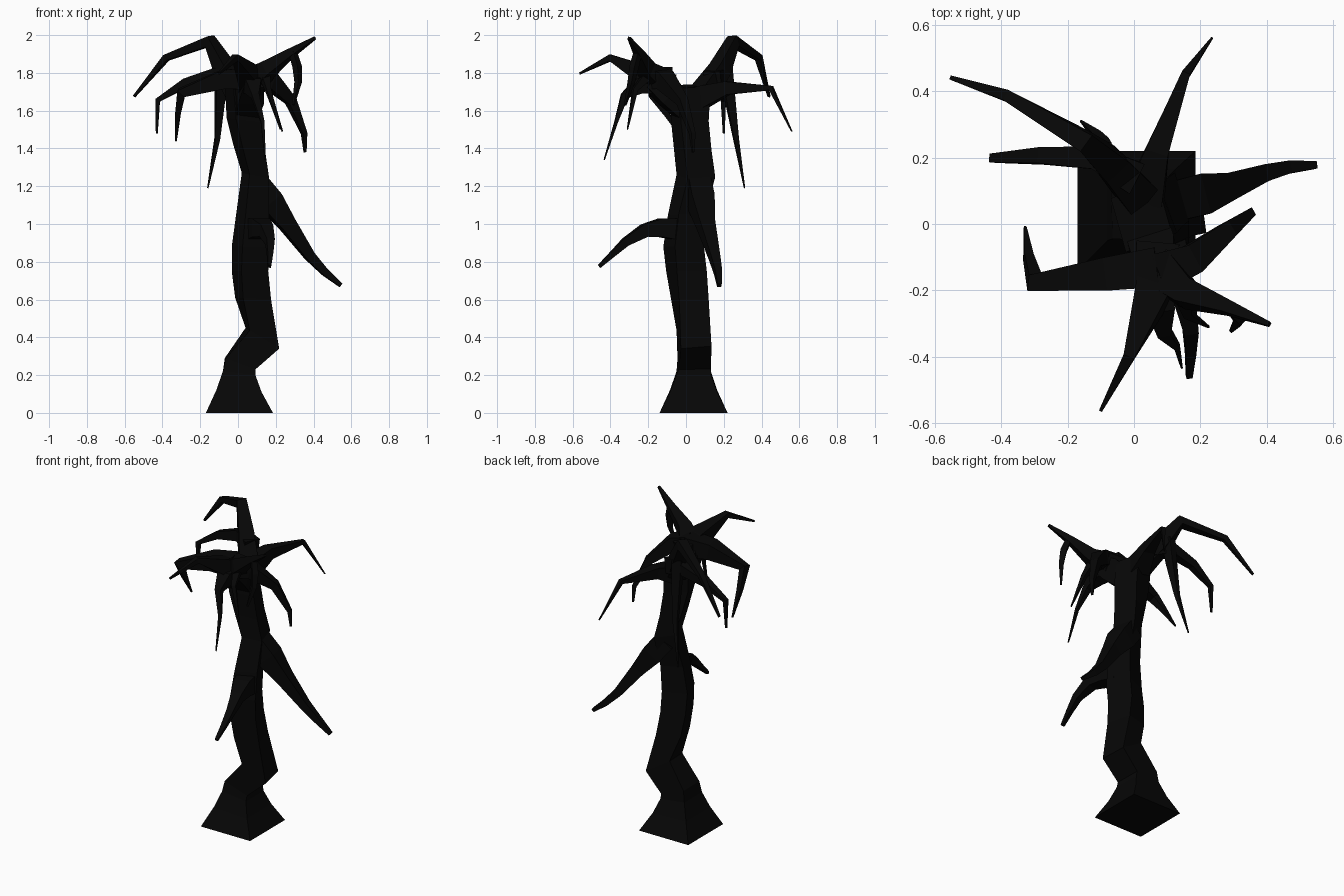
import bpy, bmesh
from math import cos, sin, radians
from mathutils import Vector

bark = bpy.data.materials.new("dark_bark")
bark.diffuse_color = (0.002, 0.002, 0.002, 1)


def loft(name, rings):
    """Skin a list of four-cornered rings into a closed flat-shaded mesh."""
    bm = bmesh.new()
    vs = [[bm.verts.new(p) for p in ring] for ring in rings]
    for a, b in zip(vs, vs[1:]):
        for i in range(4):
            j = (i + 1) % 4
            bm.faces.new((a[i], a[j], b[j], b[i]))
    bm.faces.new(vs[0][::-1])
    bm.faces.new(vs[-1])
    bmesh.ops.recalc_face_normals(bm, faces=bm.faces)
    me = bpy.data.meshes.new(name)
    bm.to_mesh(me)
    bm.free()
    me.materials.append(bark)
    ob = bpy.data.objects.new(name, me)
    bpy.context.collection.objects.link(ob)
    return ob


def branch(name, points, radii):
    """Tapered square limb following a path."""
    pts = [Vector(p) for p in points]
    rings, side = [], None
    for i, p in enumerate(pts):
        t = Vector((0, 0, 0))
        if i > 0:
            t += (p - pts[i - 1]).normalized()
        if i < len(pts) - 1:
            t += (pts[i + 1] - p).normalized()
        t.normalize()
        if side is None:
            side = t.cross(Vector((0, 0, 1)))
            if side.length < 0.05:
                side = Vector((1, 0, 0))
        side = (side - t * side.dot(t)).normalized()
        up = side.cross(t)
        r = radii[i]
        rings.append([p + side * r * a + up * r * b
                      for a, b in ((-1, -1), (1, -1), (1, 1), (-1, 1))])
    return loft(name, rings)


def trunk_ring(l, zl, r, zr, f, b, twist):
    """Twisted square that still fills the given x and y extents."""
    c, s = cos(radians(twist)), sin(radians(twist))
    ring = []
    for u, v in ((-1, -1), (1, -1), (1, 1), (-1, 1)):
        x, y = (u * c - v * s) / (c + s), (u * s + v * c) / (c + s)
        ring.append(((l + r) / 2 + x * (r - l) / 2, (f + b) / 2 + y * (b - f) / 2,
                     (zl + zr) / 2 + x * (zr - zl) / 2))
    return ring


# Trunk: x and z of left edge, x and z of right edge, y front, y back, twist
trunk = [(-.17, 0, .185, 0, -.14, .22, 0),
         (-.115, .12, .125, .11, -.085, .165, 0),
         (-.08, .22, .092, .20, -.05, .132, 0),
         (-.07, .29, .092, .23, -.045, .132, 2),
         (.04, .45, .218, .34, -.05, .135, 8),
         (-.015, .61, .175, .60, -.08, .12, 16),
         (-.033, .75, .16, .75, -.105, .11, 20),
         (-.033, .88, .165, .88, -.12, .095, 22),
         (-.01, 1.05, .165, 1.05, -.095, .10, 22),
         (.02, 1.27, .165, 1.24, -.05, .155, 22),
         (-.025, 1.42, .145, 1.38, -.065, .135, 22),
         (-.06, 1.56, .13, 1.54, -.08, .12, 20),
         (-.07, 1.74, .115, 1.72, -.085, .13, 18)]
loft("trunk", [trunk_ring(*t) for t in trunk])

# Fork stub that leans the trunk top to the front
branch("front_fork", [(.04, .0, 1.60), (.06, -.09, 1.69), (.075, -.18, 1.765)],
       [.06, .07, .055])

# Lower limbs
branch("low_right_limb", [(.09, .06, 1.22), (.17, .08, 1.12), (.26, .105, 1.00),
                          (.38, .15, .83), (.46, .170, .745), (.545, .177, .675)],
       [.06, .062, .042, .026, .019, .011])
branch("low_front_limb", [(.09, -.02, .97), (.12, -.13, .98), (.15, -.22, .965),
                          (.17, -.32, .905), (.17, -.39, .84), (.166, -.46, .775)],
       [.06, .05, .034, .022, .015, .009])

# Crown limbs
branch("back_left_high_limb", [(.01, .09, 1.69), (-.07, .18, 1.82), (-.15, .25, 1.968),
                               (-.38, .385, 1.88), (-.55, .44, 1.675)],
       [.055, .045, .03, .017, .006])
branch("back_limb", [(.03, .08, 1.67), (.07, .22, 1.72), (.155, .45, 1.72),
                     (.235, .56, 1.49)],
       [.06, .035, .013, .003])
branch("back_left_low_limb", [(.0, .14, 1.76), (-.12, .20, 1.79), (-.28, .205, 1.745),
                              (-.425, .198, 1.655), (-.43, .2, 1.48)],
       [.05, .035, .024, .013, .005])
branch("front_left_limb", [(.07, -.13, 1.77), (-.08, -.15, 1.765), (-.30, -.175, 1.695),
                           (-.318, -.1, 1.58), (-.328, -.01, 1.44)],
       [.06, .05, .025, .014, .004])
branch("front_limb", [(.07, -.08, 1.73), (.06, -.2, 1.78), (-.015, -.4, 1.88),
                      (-.1, -.562, 1.797)],
       [.065, .055, .017, .005])
branch("front_right_high_limb", [(.08, -.14, 1.76), (.16, -.21, 1.82),
                                 (.28, -.25, 1.905), (.408, -.302, 1.985)],
       [.06, .04, .021, .007])
branch("right_drooping_limb", [(.07, -.15, 1.77), (.17, -.11, 1.76), (.28, -.02, 1.65),
                               (.35, .033, 1.48), (.355, .038, 1.38)],
       [.06, .045, .025, .013, .006])
branch("front_drooping_limb", [(.07, -.14, 1.74), (.08, -.25, 1.73), (.09, -.325, 1.68),
                               (.13, -.37, 1.54), (.144, -.433, 1.34)],
       [.05, .042, .02, .009, .003])

# Hanging twigs
branch("long_back_twig", [(-.09, .21, 1.84), (-.095, .23, 1.68), (-.11, .265, 1.45),
                          (-.16, .31, 1.19)],
       [.03, .025, .013, .003])
branch("right_twig", [(.29, -.255, 1.91), (.314, -.275, 1.83), (.318, -.29, 1.75),
                      (.293, -.322, 1.63)],
       [.016, .018, .014, .005])
branch("front_twig", [(.14, -.2, 1.79), (.16, -.27, 1.71), (.225, -.31, 1.50)],
       [.025, .013, .003])
